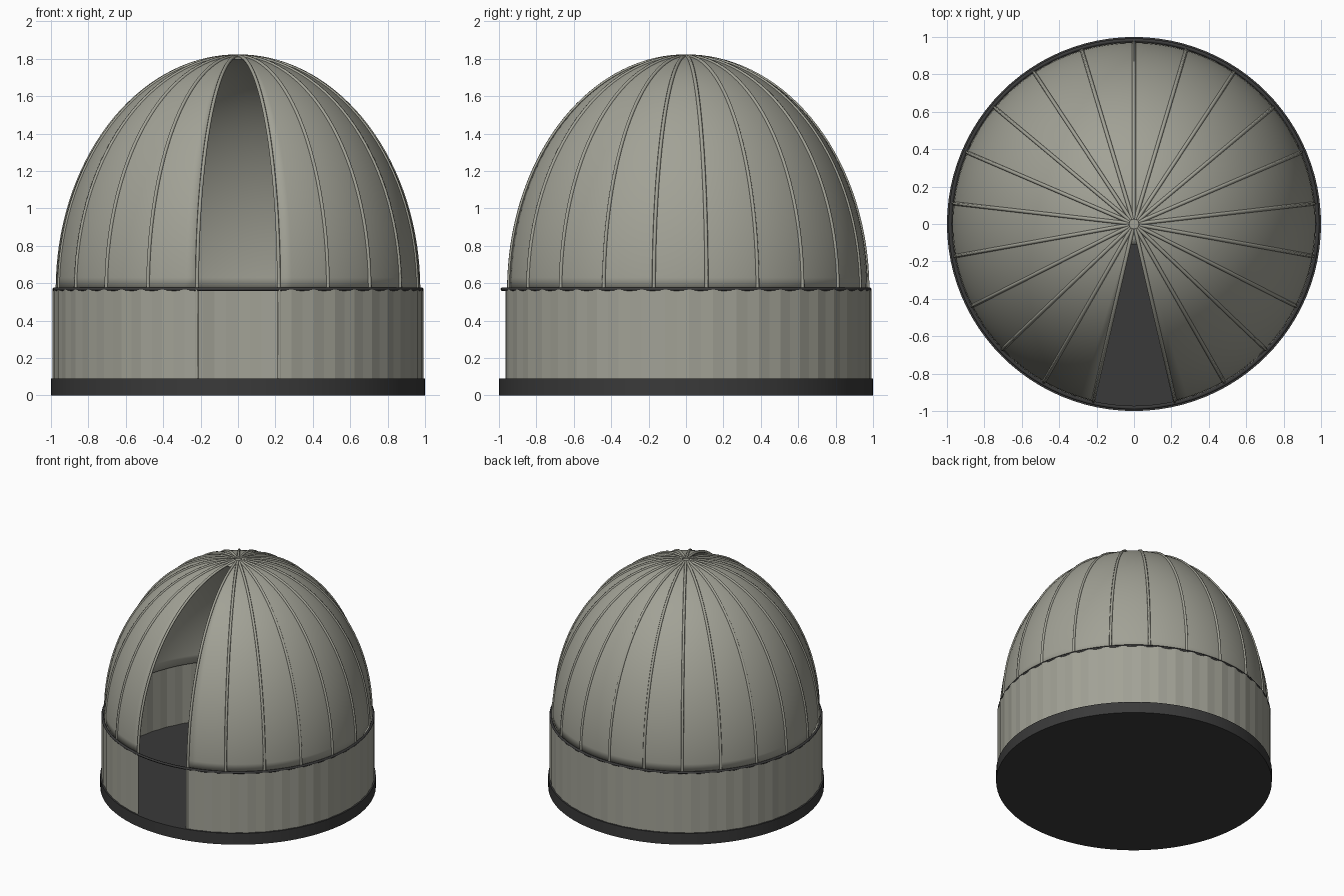
import bpy, bmesh
from math import sin, cos, pi, radians, acos

if "Cube" in bpy.data.objects:
    bpy.data.objects.remove(bpy.data.objects["Cube"])


def material(name, color):
    m = bpy.data.materials.new(name)
    m.diffuse_color = (*color, 1)
    m.use_nodes = True
    bsdf = m.node_tree.nodes["Principled BSDF"]
    bsdf.inputs["Base Color"].default_value = (*color, 1)
    bsdf.inputs["Roughness"].default_value = 0.7
    return m


GREY = material("warm grey metal", (0.36, 0.36, 0.305))
DARK = material("dark grey", (0.042, 0.042, 0.042))

RADIUS, HEIGHT = 0.972, 1.25     # dome
FLOOR, EAVE = 0.09, 0.565        # wall bottom and top
GORES = 20
SLOT = radians(13)               # half angle of the opening
START, SWEEP = -pi / 2 + SLOT, 2 * pi - 2 * SLOT
TOP_T = acos(0.11 / RADIUS)      # where the opening ends near the pole


def dome_point(t, a):
    r = RADIUS * cos(t)
    return (r * cos(a), r * sin(a), EAVE + HEIGHT * sin(t))


def finish(name, bm, mat, smooth=True, thickness=0):
    bmesh.ops.remove_doubles(bm, verts=bm.verts, dist=1e-5)
    me = bpy.data.meshes.new(name)
    bm.to_mesh(me)
    bm.free()
    ob = bpy.data.objects.new(name, me)
    bpy.context.collection.objects.link(ob)
    me.materials.append(mat)
    if thickness:
        mod = ob.modifiers.new("thickness", 'SOLIDIFY')
        mod.thickness, mod.offset = thickness, -1
    if smooth:
        select(ob)
        bpy.ops.object.shade_smooth_by_angle(angle=radians(30))
    return ob


def select(ob):
    bpy.ops.object.select_all(action='DESELECT')
    ob.select_set(True)
    bpy.context.view_layer.objects.active = ob


def sheet(bm, point, rows, columns):
    """Skin a grid of points, columns counter-clockwise and rows upward."""
    grid = [[bm.verts.new(point(v, u)) for u in columns] for v in rows]
    for low, high in zip(grid, grid[1:]):
        for i in range(len(columns) - 1):
            bm.faces.new((low[i], low[i + 1], high[i + 1], high[i]))


def tube(name, points, radius, mat, closed=False):
    cu = bpy.data.curves.new(name, 'CURVE')
    cu.dimensions = '3D'
    cu.bevel_depth, cu.bevel_resolution = radius, 1
    cu.use_fill_caps = True
    sp = cu.splines.new('POLY')
    sp.points.add(len(points) - 1)
    for p, co in zip(sp.points, points):
        p.co = (*co, 1)
    sp.use_cyclic_u = closed
    ob = bpy.data.objects.new(name, cu)
    bpy.context.collection.objects.link(ob)
    cu.materials.append(mat)
    select(ob)
    bpy.ops.object.convert(target='MESH')
    return ob


# Base slab, also the floor
bm = bmesh.new()
bmesh.ops.create_cone(bm, cap_ends=True, segments=96, radius1=1, radius2=1, depth=FLOOR)
bmesh.ops.translate(bm, verts=bm.verts, vec=(0, 0, FLOOR / 2))
finish("base", bm, DARK)

# Corrugated wall with the doorway left open
FLUTES = 90
bm = bmesh.new()


def wall_point(z, i):
    a = START + SWEEP * i / FLUTES
    r = 0.991 if i % 2 else 0.986
    return (r * cos(a), r * sin(a), z)


sheet(bm, wall_point, (FLOOR, EAVE), range(FLUTES + 1))
finish("wall", bm, GREY, smooth=False, thickness=0.015)

# Dome shell: all gores up to the crown, then a closed crown cap
bm = bmesh.new()
ROWS, COLS = 28, GORES * 4
lower = [TOP_T * i / ROWS for i in range(ROWS + 1)]
upper = [TOP_T + (pi / 2 - TOP_T) * i / 3 for i in range(4)]
gores = [START + SWEEP * i / COLS for i in range(COLS + 1)]
slot = [START - 2 * SLOT + SLOT * i / 2 for i in range(5)]
sheet(bm, dome_point, lower, gores)
bmesh.ops.remove_doubles(bm, verts=bm.verts, dist=1e-5)
cap = [[bm.verts.new(dome_point(t, a)) for a in slot[:-1] + gores[:-1]] for t in upper[:-1]]
n = len(cap[0])
pole = bm.verts.new(dome_point(pi / 2, 0))
for i in range(n):
    j = (i + 1) % n
    for low, high in zip(cap, cap[1:]):
        bm.faces.new((low[i], low[j], high[j], high[i]))
    bm.faces.new((cap[-1][i], cap[-1][j], pole))
finish("dome", bm, GREY, thickness=0.01)

# Ribs along the gore seams and both edges of the opening
for k in range(GORES + 1):
    a = START + SWEEP * k / GORES
    path = [dome_point(radians(88.5) * i / 32, a) for i in range(33)]
    tube(f"rib_{k + 1}", path, 0.01, GREY)

# Jambs beside the doorway
for side, a in (("left", START), ("right", START - 2 * SLOT)):
    x, y = 0.982 * cos(a), 0.982 * sin(a)
    tube(f"{side}_door_jamb", [(x, y, FLOOR), (x, y, EAVE)], 0.009, GREY)

# Rim rail between wall and dome, running across the doorway
ring = [(0.982 * cos(2 * pi * i / 96), 0.982 * sin(2 * pi * i / 96), EAVE + 0.003)
        for i in range(96)]
tube("rim_rail", ring, 0.01, DARK, closed=True)
